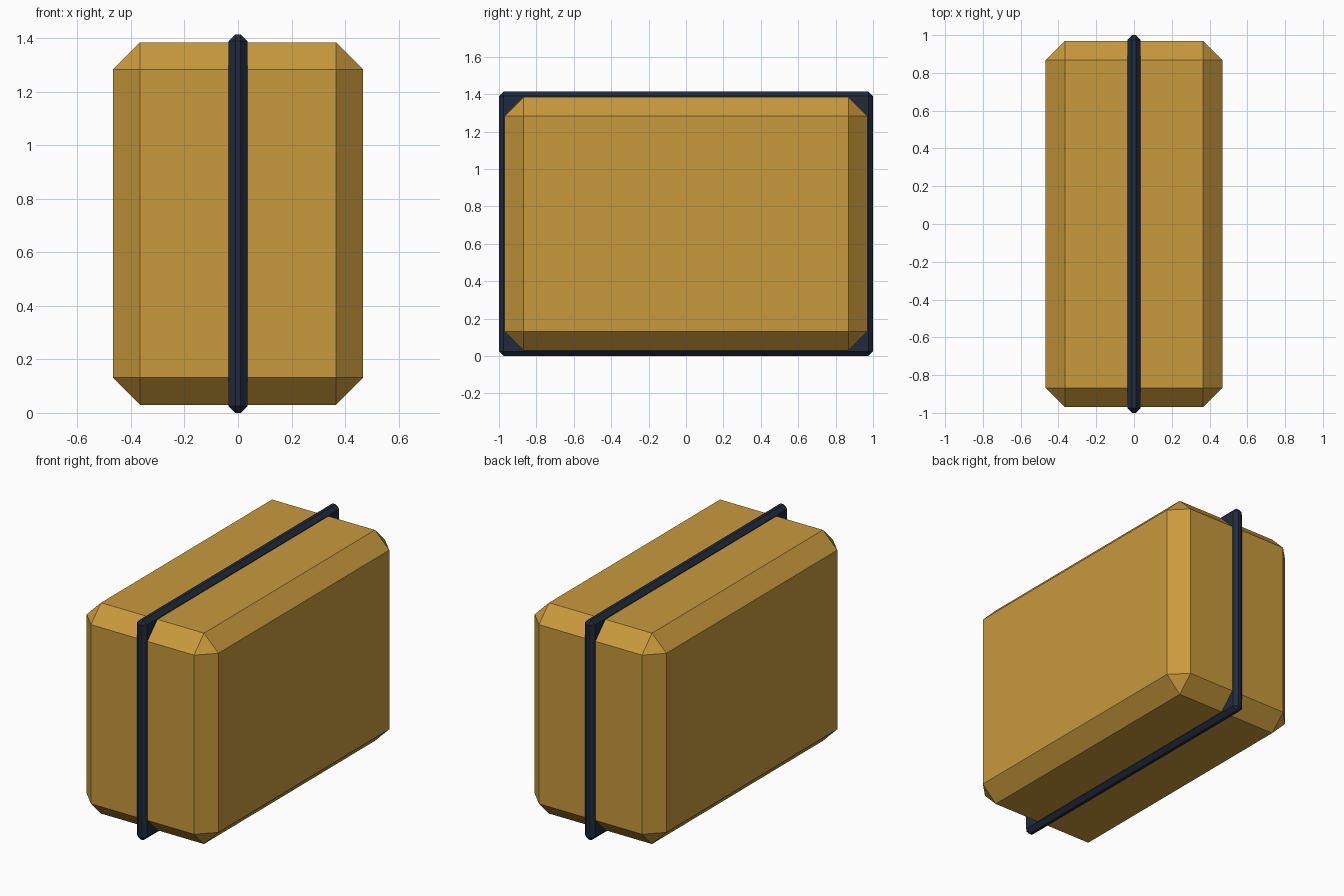
import bpy

if "Cube" in bpy.data.objects:
    bpy.data.objects.remove(bpy.data.objects["Cube"])


def material(name, color):
    mat = bpy.data.materials.new(name)
    mat.diffuse_color = color
    mat.use_nodes = True
    mat.node_tree.nodes["Principled BSDF"].inputs["Base Color"].default_value = mat.diffuse_color
    return mat


def chamfered_box(name, size, z_mid, chamfer, mat):
    bpy.ops.mesh.primitive_cube_add(size=1, location=(0, 0, z_mid))
    obj = bpy.context.object
    obj.name = name
    obj.scale = size
    bpy.ops.object.transform_apply(location=False, rotation=False, scale=True)
    bevel = obj.modifiers.new("chamfer", 'BEVEL')
    bevel.width = chamfer
    bevel.segments = 1
    obj.data.materials.append(mat)
    return obj


ochre = material("ochre", (0.58, 0.32, 0.045, 1))
navy = material("navy", (0.015, 0.024, 0.047, 1))

HEIGHT = 1.415

# Main block with wide chamfers
chamfered_box("block_body", (0.936, 1.94, HEIGHT - 0.06), HEIGHT / 2, 0.102, ochre)

# Thin band around the middle, standing slightly proud of the block
chamfered_box("centre_band", (0.07, 2.0, HEIGHT), HEIGHT / 2, 0.025, navy)
